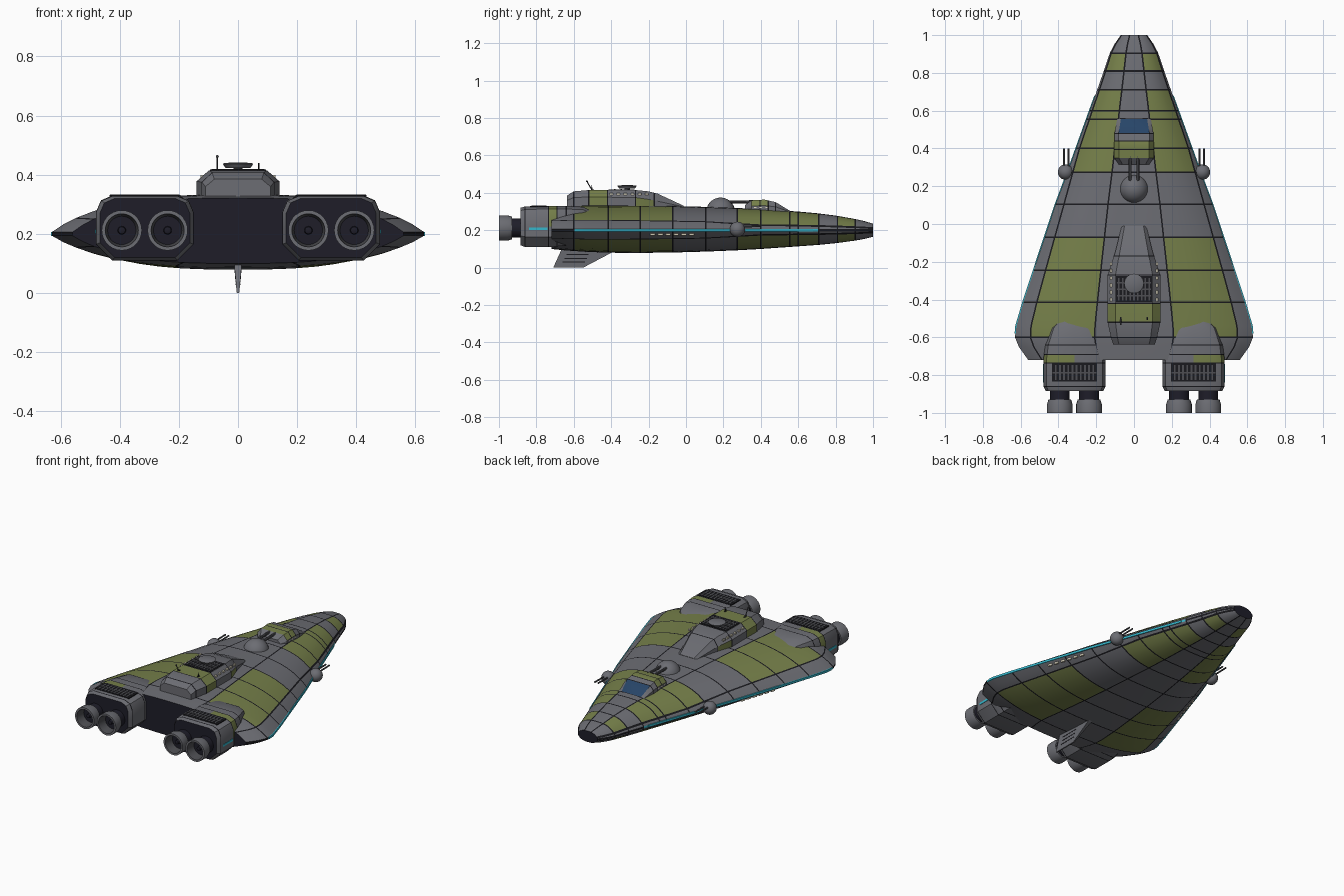
import bpy, bmesh, math
from mathutils import Matrix, Vector

if "Cube" in bpy.data.objects:
    bpy.data.objects.remove(bpy.data.objects["Cube"])

COLOURS = [("hull_grey", (.15, .153, .172)), ("olive_green", (.18, .215, .068)),
           ("groove_black", (.01, .01, .013)), ("engine_dark", (.013, .0125, .022)),
           ("slat_grey", (.075, .076, .085)), ("glass_blue", (.02, .058, .135)),
           ("stripe_teal", (.035, .47, .6)), ("window_cream", (.75, .7, .55))]
MATS = []
for n, c in COLOURS:
    m = bpy.data.materials.new(n)
    m.diffuse_color = (*c, 1)
    m.use_nodes = True
    m.node_tree.nodes["Principled BSDF"].inputs["Base Color"].default_value = m.diffuse_color
    MATS.append(m)
GREY, GREEN, BLACK, DARK, SLAT, BLUE, TEAL, CREAM = range(8)


def finish(name, bm, angle=30):
    bmesh.ops.recalc_face_normals(bm, faces=bm.faces)
    me = bpy.data.meshes.new(name)
    bm.to_mesh(me)
    bm.free()
    for m in MATS:
        me.materials.append(m)
    me.polygons.foreach_set("use_smooth", [True] * len(me.polygons))
    me.set_sharp_from_angle(angle=math.radians(angle))
    ob = bpy.data.objects.new(name, me)
    bpy.context.collection.objects.link(ob)
    return ob


def interp(keys, y):
    for a, b in zip(keys, keys[1:]):
        if a[0] >= y >= b[0]:
            t = (a[0] - y) / (a[0] - b[0])
            return [p + (q - p) * t for p, q in zip(a, b)]
    return list(keys[0] if y > keys[0][0] else keys[-1])


def loft(name, keys, ring, rule, lines=(), caps=(GREY, GREY), angle=30, half=.003):
    """Skin rings along y; thin dark bands are placed at the panel lines."""
    ys = {k[0] for k in keys if all(abs(k[0] - l) > .006 for l in lines)}
    ys |= {l + s for l in lines for s in (-half, half)}
    ys = sorted(ys, reverse=True)
    bm = bmesh.new()
    rings = [[bm.verts.new((x, y, z)) for x, z in ring(*interp(keys, y))] for y in ys]
    for a, b in zip(rings, rings[1:]):
        for j in range(len(a)):
            k = (j + 1) % len(a)
            f = bm.faces.new((a[j], a[k], b[k], b[j]))
            c = f.calc_center_median()
            line = any(abs(c.y - l) < .001 for l in lines)
            f.material_index = rule(c, j, line)
    for r, m in zip((rings[0], rings[-1]), caps):
        bm.faces.new(r).material_index = m
    return finish(name, bm, angle)


def box(name, loc, size, mat, rz=0):
    bm = bmesh.new()
    bmesh.ops.create_cube(bm, size=1, matrix=Matrix.Translation(loc)
                          @ Matrix.Rotation(rz, 4, 'Z') @ Matrix.Diagonal((*size, 1)))
    for f in bm.faces:
        f.material_index = mat
    return finish(name, bm)


def rod(name, a, b, r, mat):
    a, b = Vector(a), Vector(b)
    bm = bmesh.new()
    rot = (b - a).to_track_quat('Z', 'Y').to_matrix().to_4x4()
    bmesh.ops.create_cone(bm, cap_ends=True, segments=8, radius1=r, radius2=r,
                          depth=(b - a).length, matrix=Matrix.Translation((a + b) / 2) @ rot)
    for f in bm.faces:
        f.material_index = mat
    return finish(name, bm)


def lathe(name, loc, profile, mats, axis='Z', seg=28):
    """Turn (radius, height) points about an axis; one colour per band."""
    bm = bmesh.new()
    rings = []
    for r, h in profile:
        pts = [(r * math.cos(t), r * math.sin(t), h) for t in
               (2 * math.pi * i / seg for i in range(seg))]
        if axis == 'Y':
            pts = [(x, h, y) for x, y, h in pts]
        rings.append([bm.verts.new(Vector(p) + Vector(loc)) for p in pts])
    for a, b, m in zip(rings, rings[1:], mats):
        for j in range(seg):
            k = (j + 1) % seg
            bm.faces.new((a[j], a[k], b[k], b[j])).material_index = m
    bmesh.ops.remove_doubles(bm, verts=bm.verts, dist=1e-5)
    return finish(name, bm, 40)


def ball(name, loc, r, mat):
    bm = bmesh.new()
    bmesh.ops.create_uvsphere(bm, u_segments=24, v_segments=14, radius=r,
                              matrix=Matrix.Translation(loc))
    for f in bm.faces:
        f.material_index = mat
    return finish(name, bm)


# Hull: y, half width, top, bottom
HULL = [(1, .07, .235, .165), (.95, .105, .25, .153), (.905, .128, .26, .145),
        (.81, .16, .277, .132), (.71, .195, .29, .122), (.6, .235, .3, .114),
        (.4, .307, .313, .1), (.275, .352, .319, .093), (.105, .416, .325, .086),
        (-.07, .474, .33, .081), (-.245, .532, .333, .079), (-.415, .588, .334, .08),
        (-.54, .625, .333, .085), (-.6, .63, .331, .089), (-.65, .61, .328, .093),
        (-.72, .56, .322, .1)]
ROWS = [.905, .81, .71, .6, .555, .4, .275, .105, -.07, -.245, -.415, -.6]
GREEN_ROWS = {1, 3, 4, 5, 6, 9, 10, 11}
BELT = [(.4, .94), (.1, .89), (-.6, .87)]  # y, inner edge of the side belt
G = .004


def hull_ring(y, hw, top, bot):
    g, b = G / hw, interp(BELT, y)[1]
    us = [0, .17, .33 - g, .33 + g, .45, .56, .67, .78, b - g, min(b + g, .998),
          (b + g + 1) / 2 if b + g < .99 else .999, 1]
    h = [max(0, 1 - u ** 3) ** .9 for u in us]
    up = [(u * hw, .206 + (top - .206) * k) for u, k in zip(us, h)]
    lo = [(u * hw, .194 + (bot - .194) * k) for u, k in zip(us, h)]
    return (up + lo[::-1] + [(-x, z) for x, z in lo[1:]]
            + [(-x, z) for x, z in up[:0:-1]])


def hull_rule(c, j, line):
    hw, b = interp(HULL, c.y)[1], interp(BELT, c.y)[1]
    f = abs(c.x) / hw
    if f > .9995:
        return TEAL if -.58 < c.y < .68 else BLACK
    if line or min(abs(f - .33), abs(f - b)) * hw < .002:
        return BLACK
    row = sum(c.y < r for r in ROWS)
    return GREEN if row in GREEN_ROWS and .33 < f < b and c.y > -.6 else GREY


loft("hull", HULL, hull_ring, hull_rule, ROWS, (DARK, DARK), 35, .004)

# Glowing stripe standing just proud of the hull edge
for s in (-1, 1):
    ys = [y for y in (k[0] for k in HULL) if -.58 < y < .68]
    ys = [.68] + ys + [-.58]
    bm = bmesh.new()
    cols = []
    for y in ys:
        w = interp(HULL, y)[1]
        cols.append([bm.verts.new((s * (w + dx), y, .2 + dz)) for dx, dz in
                     ((-.006, .008), (.004, .007), (.004, -.007), (-.006, -.008))])
    for a, b in zip(cols, cols[1:]):
        for j in range(4):
            bm.faces.new((a[j], a[(j + 1) % 4], b[(j + 1) % 4], b[j]))
    bm.faces.new(cols[0])
    bm.faces.new(cols[-1])
    for f in bm.faces:
        f.material_index = TEAL
    finish("edge_stripe", bm)


# Superstructure: y, half width, top half width, shoulder, top
def deck_ring(y, w, wt, zs, zt):
    return [(-w, .3), (-w, zs), (-wt, zt), (wt, zt), (w, zs), (w, .3)]


def deck_rule(c, j, line):
    if line:
        return BLACK
    return GREEN if -.52 < c.y < -.42 or (-.27 < c.y < -.17 and j in (0, 4)) else GREY


loft("superstructure", [(-.01, .065, .05, .325, .33), (-.15, .1, .075, .355, .395),
     (-.2, .117, .085, .365, .408), (-.27, .14, .098, .375, .415),
     (-.52, .14, .098, .378, .415), (-.6, .122, .088, .375, .408),
     (-.637, .11, .08, .36, .385)], deck_ring, deck_rule, (-.17, -.27, -.42, -.52, -.6))
box("deck_vent", (0, -.345, .4145), (.19, .14, .006), BLACK)
for i in range(9):
    box("deck_vent_slat", (-.08 + i * .02, -.345, .416), (.008, .12, .006), SLAT)
for y in (-.31, -.345, -.38):
    box("deck_vent_bar", (0, y, .417), (.18, .008, .006), SLAT)
for s in (-1, 1):
    for i in range(6):
        box("deck_window", (s * .122, -.4 + i * .038, .393), (.01, .018, .011), CREAM)
    box("deck_hatch", (s * .07, -.5, .416), (.01, .016, .005), BLACK)

# Sensor dish and masts
lathe("dish", (0, -.315, .41), [(0, 0), (.015, 0), (.015, .012), (.042, .013),
      (.052, .027), (.046, .03), (0, .032)], [GREY] * 6)
rod("mast", (-.07, -.5, .41), (-.07, -.53, .462), .003, SLAT)
ball("mast_tip", (-.07, -.53, .462), .005, SLAT)
rod("short_mast", (.07, -.5, .41), (.07, -.505, .44), .002, BLACK)


# Cockpit: the front slope is glass with dark frames
def cab_ring(y, w, wt, zs, zt):
    return [(-w, .27), (-w, zs), (-wt, zt), (wt, zt), (w, zs), (w, .27)]


def cab_rule(c, j, line):
    if line:
        return BLACK
    if c.y > .48:
        return BLUE if j == 2 else GREY
    return GREEN if .35 < c.y < .44 and 0 < j < 4 else GREY


loft("cockpit", [(.565, .085, .065, .295, .3), (.555, .09, .07, .298, .304),
     (.48, .103, .082, .325, .35), (.42, .105, .08, .332, .364),
     (.35, .105, .08, .33, .36), (.315, .08, .06, .315, .335)],
     cab_ring, cab_rule, (.559, .479, .44, .395))

# Turrets
ball("dorsal_turret", (0, .185, .298), .077, GREY)
for s in (-1, 1):
    rod("dorsal_gun", (s * .02, .22, .35), (s * .02, .36, .353), .008, SLAT)
    ball("side_turret", (s * .362, .275, .205), .041, GREY)
    for dx in (-.012, .012):
        rod("side_gun", (s * .358 + dx, .29, .22), (s * .358 + dx, .4, .222), .005, SLAT)
    # Lit windows below the edge stripe, and small ones beside the cockpit
    for i in range(6):
        y = -.18 + i * .042
        box("hull_window", (s * interp(HULL, y)[1] * .963, y, .178),
            (.009, .026, .011), CREAM, s * .32)
    for i in range(3):
        box("cab_window", (s * .104, .37 + i * .03, .322), (.006, .012, .007), CREAM)


# Engine nacelles and nozzles
def pod_rule(c, j, line):
    if line:
        return BLACK
    return GREEN if -.735 < c.y < -.69 and abs(c.x) > .315 and c.z > .2 else GREY


def make_pod(s):
    def ring(y, w, z0, z1, ch):
        zm = (z0 + z1) / 2
        right = [(w, z0 + ch), (w, zm), (w, z1 - ch), (w - ch * .3, z1 - ch * .3),
                 (w - ch, z1), (0, z1)]
        left = [(-x, z) for x, z in right[-2::-1]]
        pts = right + left + [(-w + ch, z0), (w - ch, z0)]
        return [(s * .315 + x, z) for x, z in pts]
    loft("nacelle", [(-.5, .08, .17, .3, .04), (-.55, .125, .15, .325, .05),
         (-.64, .155, .12, .33, .055), (-.72, .165, .11, .33, .055),
         (-.86, .165, .11, .328, .055), (-.885, .152, .12, .32, .05)],
         ring, pod_rule, (-.64, -.69, -.735, -.86), (GREY, DARK))
    box("nacelle_vent", (s * .315, -.787, .328), (.24, .095, .006), BLACK)
    for i in range(10):
        box("nacelle_slat", (s * .315 - .099 + i * .022, -.787, .3295), (.01, .08, .006), SLAT)
    box("nacelle_vent_bar", (s * .315, -.787, .33), (.235, .008, .006), SLAT)
    box("nacelle_stripe", (s * .48, -.79, .208), (.006, .1, .014), TEAL)
    for x in (.238, .393):
        lathe("nozzle", (s * x, 0, .212),
              [(.052, -.87), (.052, -.93), (.06, -.93), (.068, -.955), (.068, -1),
               (.056, -1), (.048, -.94), (.014, -.94), (.012, -.965), (0, -.97)],
              [DARK, GREY, GREY, GREY, GREY, SLAT, DARK, DARK, DARK], 'Y')


for s in (-1, 1):
    make_pod(s)

# Ventral fin: swept blade, thicker at the root
bm = bmesh.new()
outline = [(.004, -.71, 0), (.004, -.55, 0), (.014, -.36, .1), (.014, -.66, .11)]
sides = []
for s in (-1, 1):
    sides.append([bm.verts.new((s * w, y, z)) for w, y, z in outline])
    bm.faces.new(sides[-1])
for j in range(4):
    k = (j + 1) % 4
    bm.faces.new((sides[0][j], sides[0][k], sides[1][k], sides[1][j]))
finish("ventral_fin", bm)
for i in range(3):
    box("fin_slot", (0, -.6 + i * .01, .03 + i * .02), (.0155 + i * .004, .12, .005), BLACK)
